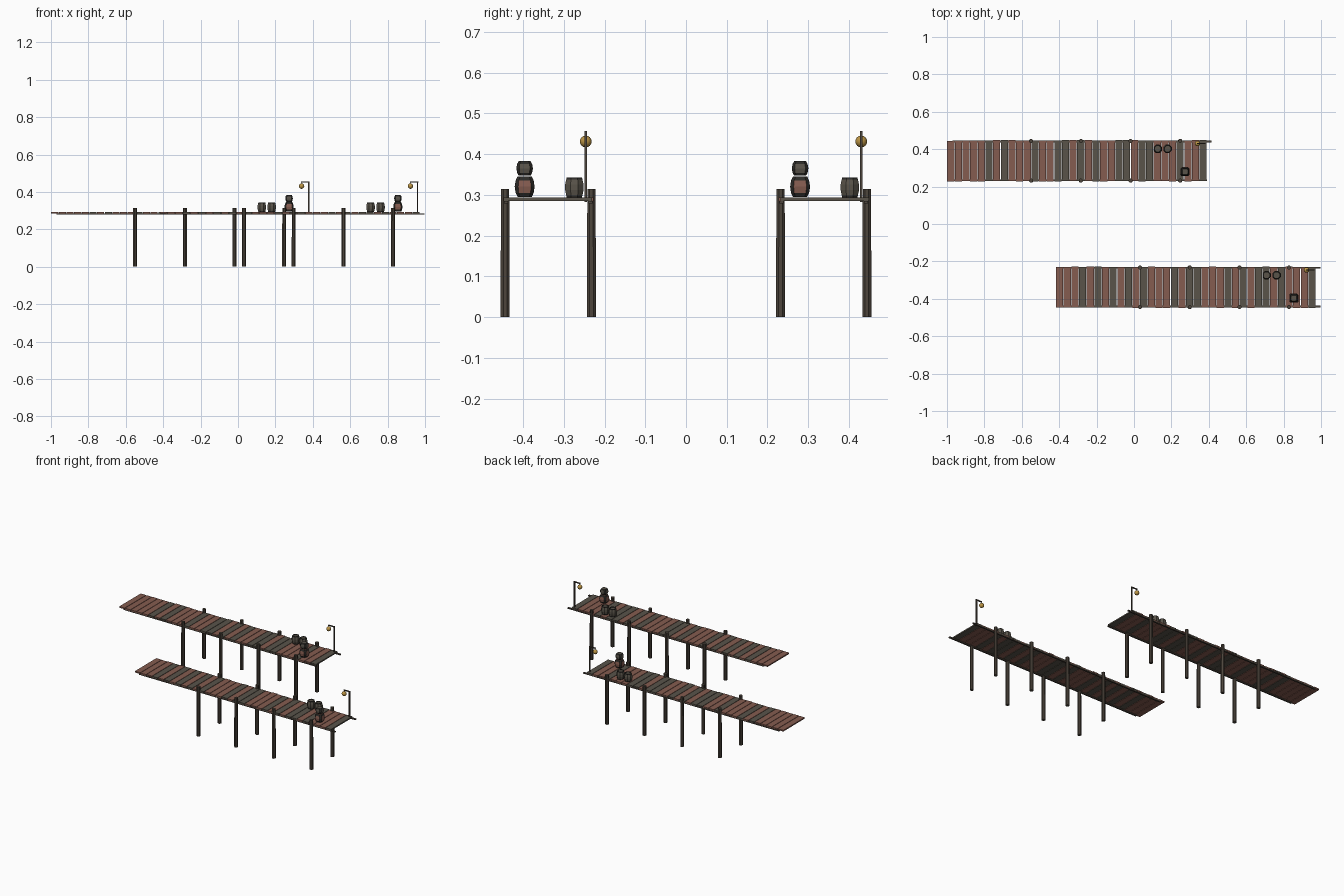
import bpy, bmesh, math, random
from mathutils import Vector

if "Cube" in bpy.data.objects:
    bpy.data.objects.remove(bpy.data.objects["Cube"])

random.seed(4)


def material(name, col):
    m = bpy.data.materials.new(name)
    m.diffuse_color = (*col, 1)
    m.use_nodes = True
    m.node_tree.nodes["Principled BSDF"].inputs["Base Color"].default_value = m.diffuse_color
    return m


RED = material("red wood", (0.235, 0.107, 0.08))
GREY = material("weathered wood", (0.10, 0.088, 0.068))
POST = material("post wood", (0.075, 0.06, 0.046))
DARK = material("dark trim", (0.025, 0.023, 0.02))
GOLD = material("lamp gold", (0.50, 0.30, 0.06))


def finish(bm, name, mats):
    bmesh.ops.recalc_face_normals(bm, faces=bm.faces[:])
    me = bpy.data.meshes.new(name)
    bm.to_mesh(me)
    bm.free()
    for m in mats:
        me.materials.append(m)
    ob = bpy.data.objects.new(name, me)
    bpy.context.collection.objects.link(ob)
    return ob


def add_box(bm, c, s, mat=0):
    vs = bmesh.ops.create_cube(bm, size=1)["verts"]
    for v in vs:
        v.co = Vector(c) + Vector([v.co[i] * s[i] for i in range(3)])
    for f in {f for v in vs for f in v.link_faces}:
        f.material_index = mat


def lathe(bm, x, y, profile, angles, band=lambda ring, side: 0, cap=0):
    """Stack rings of (radius, z) and close both ends."""
    rings = [[bm.verts.new((x + r * math.cos(a), y + r * math.sin(a), z)) for a in angles]
             for r, z in profile]
    n = len(angles)
    for i in range(len(rings) - 1):
        for k in range(n):
            f = bm.faces.new((rings[i][k], rings[i][(k + 1) % n],
                              rings[i + 1][(k + 1) % n], rings[i + 1][k]))
            f.material_index = band(i, k)
    for r in (rings[0], rings[-1]):
        bm.faces.new(r).material_index = cap


OCT = [math.radians(22.5 + 45 * k) for k in range(8)]
# square outline with narrow cut corners
CRATE = [math.radians(90 * q + d) for q in range(4) for d in (33, 57)]


def crate(name, x, y, z, r, h, mat):
    bm = bmesh.new()
    prof = [(r * 0.78, z), (r, z + h * 0.2), (r * 1.1, z + h * 0.5),
            (r, z + h * 0.8), (r * 0.78, z + h)]
    # corner strips and end rims are dark trim
    lathe(bm, x, y, prof, CRATE,
          lambda i, k: 1 if i in (0, 3) or k % 2 == 0 else 0)
    finish(bm, name, [mat, DARK])


def dock(label, x0, yc, grey_planks, front_end):
    # deck planks
    bm = bmesh.new()
    pitch = 1.39 / 34
    for i in range(34):
        add_box(bm, (x0 + (i + 0.5) * pitch, yc + random.uniform(-0.003, 0.003), 0.289),
                (pitch - 0.003, 0.217, 0.008), 1 if i in grey_planks else 0)
    finish(bm, label + "_planks", [RED, GREY])

    # long beams under the deck
    bm = bmesh.new()
    for side, end in ((-1, front_end), (1, 1.415)):
        a, b = x0 + 0.03, x0 + end
        add_box(bm, ((a + b) / 2, yc + side * 0.104, 0.282), (b - a, 0.010, 0.007))
    finish(bm, label + "_beams", [POST])

    # support posts
    bm = bmesh.new()
    for px in (0.45, 0.716, 0.982, 1.247):
        for side in (-1, 1):
            lathe(bm, x0 + px, yc + side * 0.106,
                  [(0.0115, 0), (0.0115, 0.16), (0.011, 0.315)], OCT)
    finish(bm, label + "_posts", [POST])

    # barrels with dark rims
    for n, bx in enumerate((1.127, 1.18)):
        bm = bmesh.new()
        prof = [(0.020, 0.293), (0.0215, 0.299), (0.0245, 0.312), (0.0245, 0.325),
                (0.0215, 0.338), (0.020, 0.343), (0.016, 0.343), (0.016, 0.340)]
        lathe(bm, x0 + bx, yc + 0.064, prof, OCT,
              lambda i, k: 1 if i in (0, 4, 5, 6) else 0)
        finish(bm, f"{label}_barrel_{n + 1}", [GREY, DARK])

    # stacked crates
    cx, cy = x0 + 1.273, yc - 0.058
    crate(label + "_lower_crate", cx, cy, 0.295, 0.0265, 0.050, RED)
    crate(label + "_upper_crate", cx, cy, 0.347, 0.022, 0.036, GREY)

    # lamp pole, arm and hanger
    lx, ly = x0 + 1.378, yc + 0.092
    bm = bmesh.new()
    add_box(bm, (lx, ly, 0.370), (0.007, 0.007, 0.174))
    add_box(bm, (lx - 0.018, ly, 0.454), (0.044, 0.006, 0.006))
    add_box(bm, (lx - 0.038, ly, 0.448), (0.003, 0.003, 0.012))
    finish(bm, label + "_lamp_pole", [POST])

    # lamp globe
    bm = bmesh.new()
    bmesh.ops.create_uvsphere(bm, u_segments=12, v_segments=8, radius=0.0145)
    bmesh.ops.translate(bm, verts=bm.verts, vec=(lx - 0.038, ly, 0.431))
    for f in bm.faces:
        f.smooth = True
    finish(bm, label + "_lamp_globe", [GOLD])


dock("back_dock", -1.0, 0.338, {5, 7, 11, 14, 15, 17, 19, 22, 23, 25, 26, 30, 33}, 1.39)
dock("front_dock", -0.418, -0.338, {3, 5, 7, 9, 11, 15, 17, 18, 22, 24, 26, 27, 29, 33}, 1.415)
